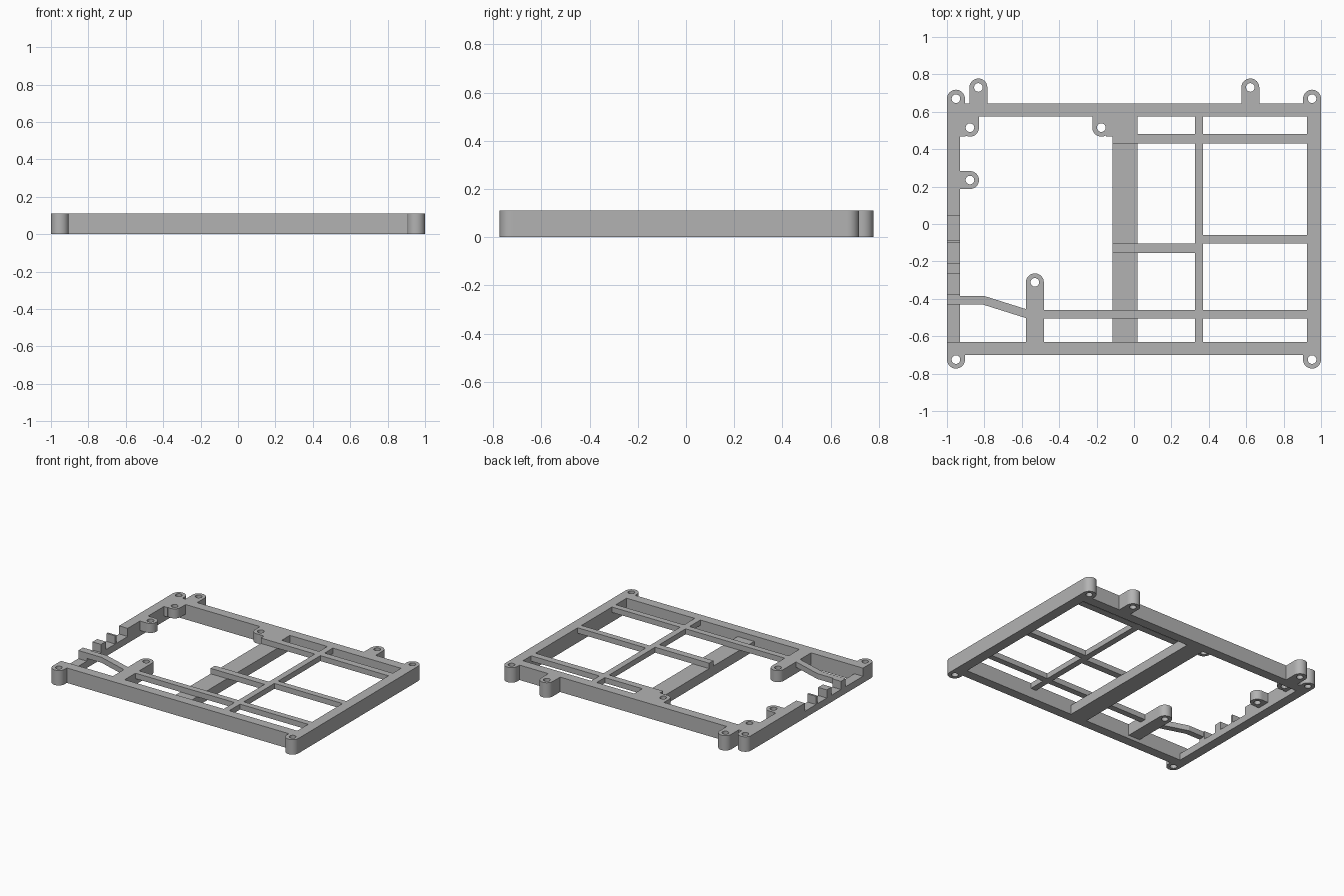
import bpy, bmesh, math
from mathutils import Matrix, Vector

cube = bpy.data.objects.get("Cube")
if cube:
    bpy.data.objects.remove(cube, do_unlink=True)

gray = bpy.data.materials.new("plain_gray")
gray.use_nodes = True
GRAY = (0.45, 0.45, 0.45, 1)
gray.diffuse_color = GRAY
gray.node_tree.nodes["Principled BSDF"].inputs["Base Color"].default_value = GRAY

TOP = 0.11      # full frame height
RIB = 0.07      # underside of ribs, top of the wide bar
LOW = 0.05      # lowered side rail
R = 0.048       # lug radius
HOLE = 0.023


def finish(name, bm):
    bmesh.ops.recalc_face_normals(bm, faces=bm.faces)
    mesh = bpy.data.meshes.new(name)
    bm.to_mesh(mesh)
    bm.free()
    mesh.materials.append(gray)
    obj = bpy.data.objects.new(name, mesh)
    bpy.context.collection.objects.link(obj)
    return obj


def box(name, x0, x1, y0, y1, z0=0.0, z1=TOP):
    bm = bmesh.new()
    place = Matrix.Translation(((x0 + x1) / 2, (y0 + y1) / 2, (z0 + z1) / 2))
    size = Matrix.Diagonal((x1 - x0, y1 - y0, z1 - z0, 1))
    bmesh.ops.create_cube(bm, size=1, matrix=place @ size)
    return finish(name, bm)


def prism(name, points, z0, z1):
    bm = bmesh.new()
    face = bm.faces.new([bm.verts.new((x, y, z0)) for x, y in points])
    top = bmesh.ops.extrude_face_region(bm, geom=[face])["geom"]
    verts = [v for v in top if isinstance(v, bmesh.types.BMVert)]
    bmesh.ops.translate(bm, verts=verts, vec=(0, 0, z1 - z0))
    return finish(name, bm)


def lug(name, x, y, turn, depth, z0=0.0):
    """Round-ended drilled lug; its square end reaches back by depth."""
    steps = 32
    corner = math.atan2(depth, R)
    angles = sorted({round(i * math.tau / steps, 5) for i in range(steps)}
                    | {round(math.pi + corner, 5), round(math.tau - corner, 5)})
    bm = bmesh.new()
    loops = []
    for a in angles:
        c, s = math.cos(a), math.sin(a)
        reach = R
        if s < -1e-4:
            reach = min(R / max(abs(c), 1e-6), depth / -s)
        rot = Matrix.Rotation(math.radians(turn), 3, 'Z')
        ring = []
        for rad, z in ((reach, z0), (reach, TOP), (HOLE, TOP), (HOLE, z0)):
            ring.append(bm.verts.new(rot @ Vector((c * rad, s * rad, z)) + Vector((x, y, 0))))
        loops.append(ring)
    for a, b in zip(loops, loops[1:] + loops[:1]):
        for k in range(4):
            n = (k + 1) % 4
            bm.faces.new((a[k], b[k], b[n], a[n]))
    obj = finish(name, bm)
    bpy.ops.object.select_all(action='DESELECT')
    obj.select_set(True)
    bpy.context.view_layer.objects.active = obj
    bpy.ops.object.shade_smooth_by_angle(angle=math.radians(30))
    return obj


# Outer frame
FRONT, BACK = -0.63, 0.575
box("front_rail", -1, 1, -0.70, FRONT)
box("back_rail", -1, 1, BACK, 0.645)
box("left_rail", 0.925, 1, FRONT, BACK)
box("right_rail_tall", -1, -0.93, 0.045, BACK)
box("right_rail_low", -1, -0.93, FRONT, 0.045, 0, LOW)

# Teeth standing on the lowered rail
for i, (y0, y1) in enumerate([(-0.10, -0.085), (-0.265, -0.21), (-0.43, -0.375)]):
    box(f"rail_tooth_{i + 1}", -1, -0.93, y0, y1, LOW, TOP)

# Wide cross bar with a raised end
box("wide_bar", -0.115, 0.02, FRONT, BACK, 0, RIB)
box("wide_bar_raised_end", -0.115, 0.02, 0.43, BACK, RIB, TOP)

# Thin ribs level with the top
VX0, VX1 = 0.325, 0.37
box("long_rib", VX0, VX1, FRONT, BACK, RIB)
box("back_rib_a", 0.02, VX0, 0.43, 0.48, RIB)
box("back_rib_b", VX1, 0.925, 0.43, 0.48, RIB)
box("middle_rib_a", -0.115, VX0, -0.155, -0.105, RIB)
box("middle_rib_b", VX1, 0.925, -0.105, -0.06, RIB)
box("front_rib_a", -0.482, VX0, -0.505, -0.46, RIB)
box("front_rib_b", VX1, 0.925, -0.505, -0.46, RIB)
prism("bent_rib", [(-0.93, -0.43), (-0.81, -0.43), (-0.578, -0.503), (-0.578, -0.455),
                   (-0.80, -0.385), (-0.93, -0.385)], RIB, TOP)

# Drilled lugs around the outside
for side, x in (("right", -0.952), ("left", 0.952)):
    lug(f"front_{side}_lug", x, -0.725, 180, 0.025)
    lug(f"back_{side}_lug", x, 0.67, 0, 0.025)
for side, x in (("right", -0.832), ("left", 0.622)):
    lug(f"back_{side}_long_lug", x, 0.73, 0, 0.085)

# Drilled lugs inside the frame
INNER = 0.04
lug("inner_corner_lug", -0.877, 0.515, 180, 0.06, INNER)
box("inner_corner_fill", -0.93, -0.902, 0.467, BACK, INNER)
lug("inner_bar_lug", -0.175, 0.515, 180, 0.06, INNER)
box("inner_bar_fill", -0.15, -0.115, 0.467, BACK, INNER)
lug("inner_side_lug", -0.877, 0.235, -90, 0.053, INNER)
lug("front_post_lug", -0.53, -0.312, 0, 0.318, 0.025)
